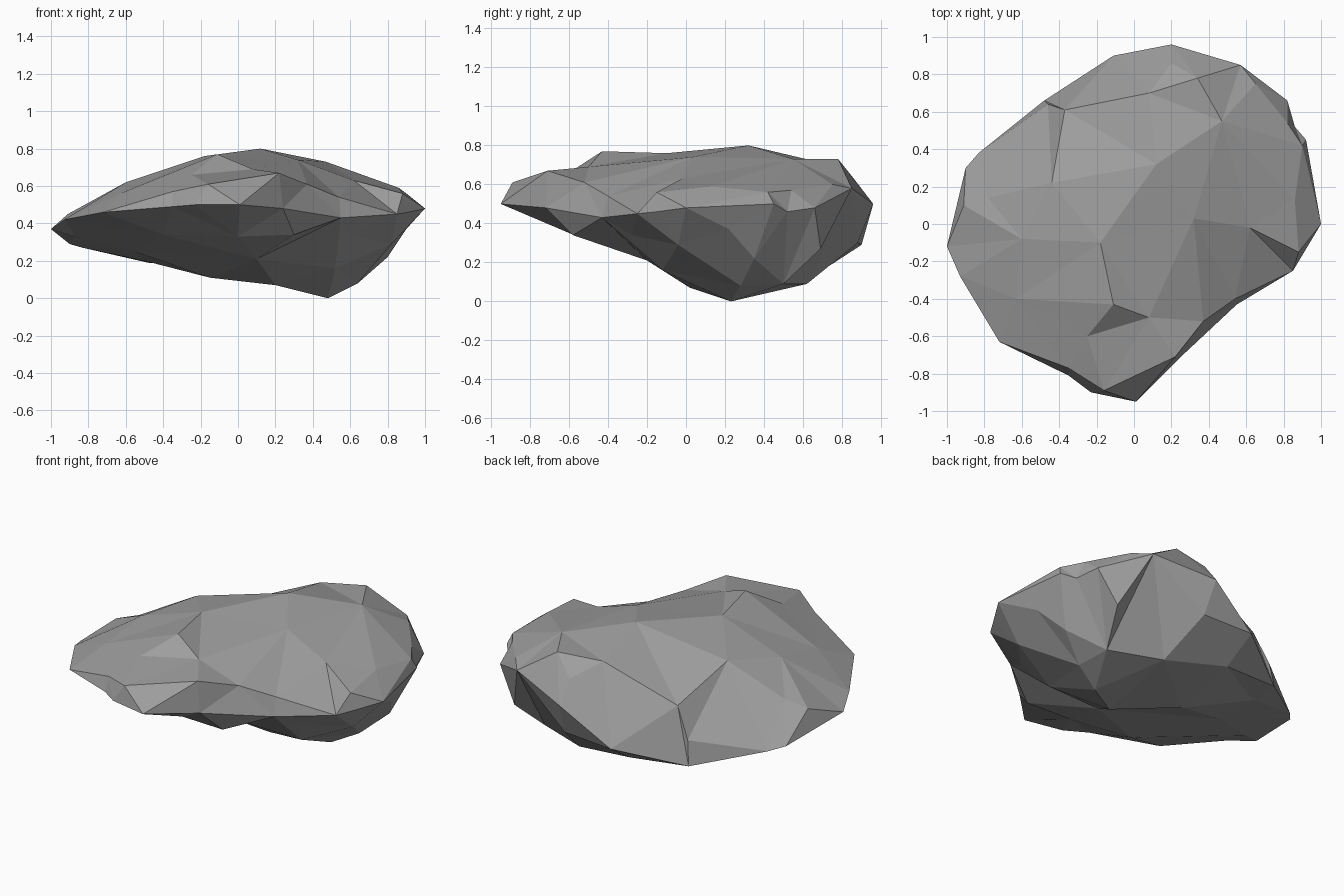
import bpy, bmesh
from mathutils import Vector
from mathutils.geometry import delaunay_2d_cdt

# Outer rim of the boulder, anticlockwise from the left tip; low at the back left
rim = [(-1, -.12, .37), (-.93, -.28, .42), (-.72, -.63, .46), (-.35, -.81, .49),
       (-.23, -.9, .5), (.01, -.95, .5), (.24, -.72, .48), (.55, -.43, .43),
       (.85, -.25, .45), (.91, -.15, .46), (1, 0, .48), (.92, .45, .5),
       (.86, .52, .46), (.82, .66, .48), (.57, .85, .58), (.2, .96, .5),
       (-.11, .9, .29), (-.48, .66, .19), (-.83, .38, .27), (-.9, .3, .29)]

# Crown: peaks and weathered ledges
crown = [(-.16, -.89, .61), (.22, -.71, .67), (-.25, -.6, .66), (-.11, -.43, .77),
         (.08, -.5, .69), (.37, -.52, .61), (.32, .03, .74), (.12, .32, .8),
         (-.18, -.1, .76), (-.44, .22, .67), (-.6, -.08, .62), (-.63, -.4, .56),
         (-.78, .14, .49), (-.91, .1, .45), (-.37, .61, .52), (-.46, .64, .34),
         (.08, .7, .71), (.34, .78, .73), (.2, .86, .63), (.65, .75, .6),
         (.47, .55, .73), (.62, -.02, .63), (.9, .42, .56), (.86, .13, .59),
         (.88, -.15, .56), (.54, -.40, .54), (.82, .54, .57), (-.35, -.77, .57)]

# Underside: slopes down to the foot at the back right
belly = [(.3, -.58, .34), (-.4, -.5, .34), (0, -.55, .33), (.1, -.2, .21),
         (.6, -.28, .34), (.82, -.04, .29), (.52, -.12, .16), (.48, .23, 0),
         (.2, .02, .07), (.62, .5, .09), (.8, .35, .22), (.3, .62, .09),
         (.22, .88, .3), (-.1, .7, .16), (-.15, .25, .11), (-.55, .1, .25),
         (-.87, -.05, .33), (.7, .69, .27), (-.5, .45, .2), (.9, .22, .37),
         (.64, .28, .08)]


def add_shell(bm, rim_verts, inner):
    """Span the rim with a faceted sheet running through the inner points."""
    verts = rim_verts + [bm.verts.new(p) for p in inner]
    n = len(rim_verts)
    flat = [Vector(v.co.xy) for v in verts]
    loop = [(i, (i + 1) % n) for i in range(n)]
    result = delaunay_2d_cdt(flat, loop, [], 1, 1e-5)
    source = [verts[ids[0]] for ids in result[3]]
    for face in result[2]:
        bm.faces.new([source[i] for i in face])


bm = bmesh.new()
edge = [bm.verts.new(p) for p in rim]
add_shell(bm, edge, crown)
add_shell(bm, edge, belly)
bmesh.ops.recalc_face_normals(bm, faces=bm.faces[:])

mesh = bpy.data.meshes.new("boulder")
bm.to_mesh(mesh)
bm.free()
boulder = bpy.data.objects.new("boulder", mesh)
bpy.context.collection.objects.link(boulder)

# Dark grey stone
stone = bpy.data.materials.new("stone")
stone.diffuse_color = (.34, .34, .34, 1)
mesh.materials.append(stone)
